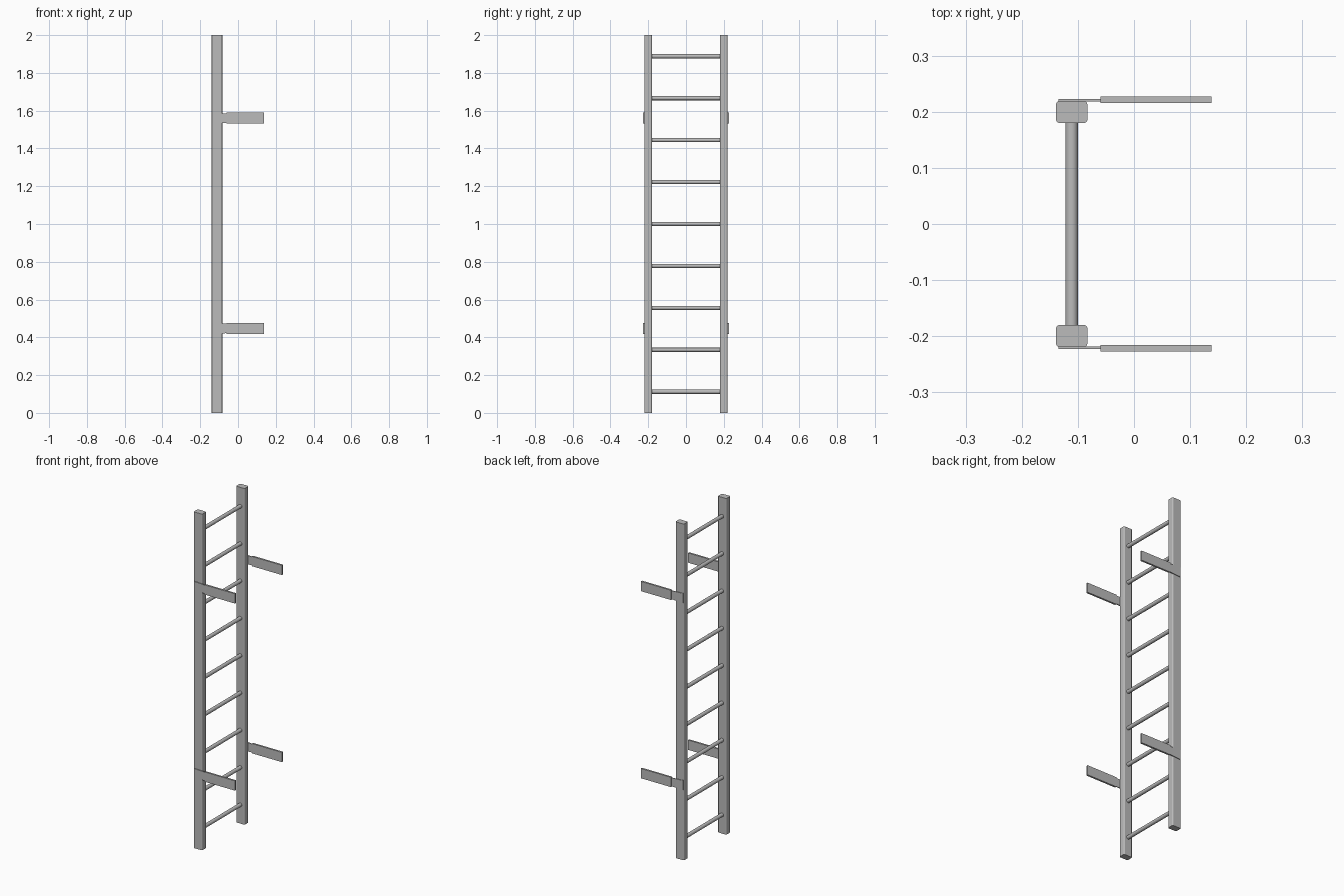
import bpy, math

cube = bpy.data.objects.get("Cube")
if cube:
    bpy.data.objects.remove(cube, do_unlink=True)

steel = bpy.data.materials.new("grey_steel")
steel.use_nodes = True
GREY = (0.5, 0.5, 0.5, 1)
steel.diffuse_color = GREY
steel.node_tree.nodes["Principled BSDF"].inputs["Base Color"].default_value = GREY


def finish(name):
    ob = bpy.context.object
    ob.name = name
    ob.data.materials.append(steel)
    return ob


def box(name, x0, x1, y0, y1, z0, z1):
    centre = ((x0 + x1) / 2, (y0 + y1) / 2, (z0 + z1) / 2)
    bpy.ops.mesh.primitive_cube_add(size=1, location=centre)
    ob = finish(name)
    ob.scale = (x1 - x0, abs(y1 - y0), z1 - z0)
    bpy.ops.object.transform_apply(location=False, rotation=False, scale=True)
    return ob


RAIL_X = -0.111
for side, label in ((-1, "front"), (1, "back")):
    # Upright rail, rounded along its four long edges
    rail = box(label + "_rail", RAIL_X - 0.028, RAIL_X + 0.028,
               side * 0.18, side * 0.219, 0, 2)
    weights = rail.data.attributes.new("bevel_weight_edge", "FLOAT", "EDGE")
    for edge in rail.data.edges:
        a, b = (rail.data.vertices[i].co for i in edge.vertices)
        weights.data[edge.index].value = float(abs(a.z - b.z) > 1)
    bevel = rail.modifiers.new("rounded_edges", "BEVEL")
    bevel.limit_method = "WEIGHT"
    bevel.width = 0.006
    bevel.segments = 3
    bpy.ops.object.shade_smooth_by_angle(angle=math.radians(35))

    # Wall brackets: thin strap on the rail and a thicker arm
    for z, level in ((0.447, "lower"), (1.56, "upper")):
        name = level + "_" + label
        strap = box(name + "_bracket_strap", -0.135, -0.06,
                    side * 0.218, side * 0.223, z - 0.029, z + 0.029)
        for v in strap.data.vertices:
            if v.co.x > 0:
                v.co.z *= 0.86
        box(name + "_bracket_arm", -0.06, 0.138,
            side * 0.216, side * 0.227, z - 0.029, z + 0.029)

# Round rungs between the rails
for i in range(9):
    bpy.ops.mesh.primitive_cylinder_add(
        vertices=24, radius=0.011, depth=0.37,
        location=(RAIL_X, 0, 0.112 + i * 0.222), rotation=(math.pi / 2, 0, 0))
    finish("rung_%d" % (i + 1))
    bpy.ops.object.shade_smooth_by_angle(angle=math.radians(35))
